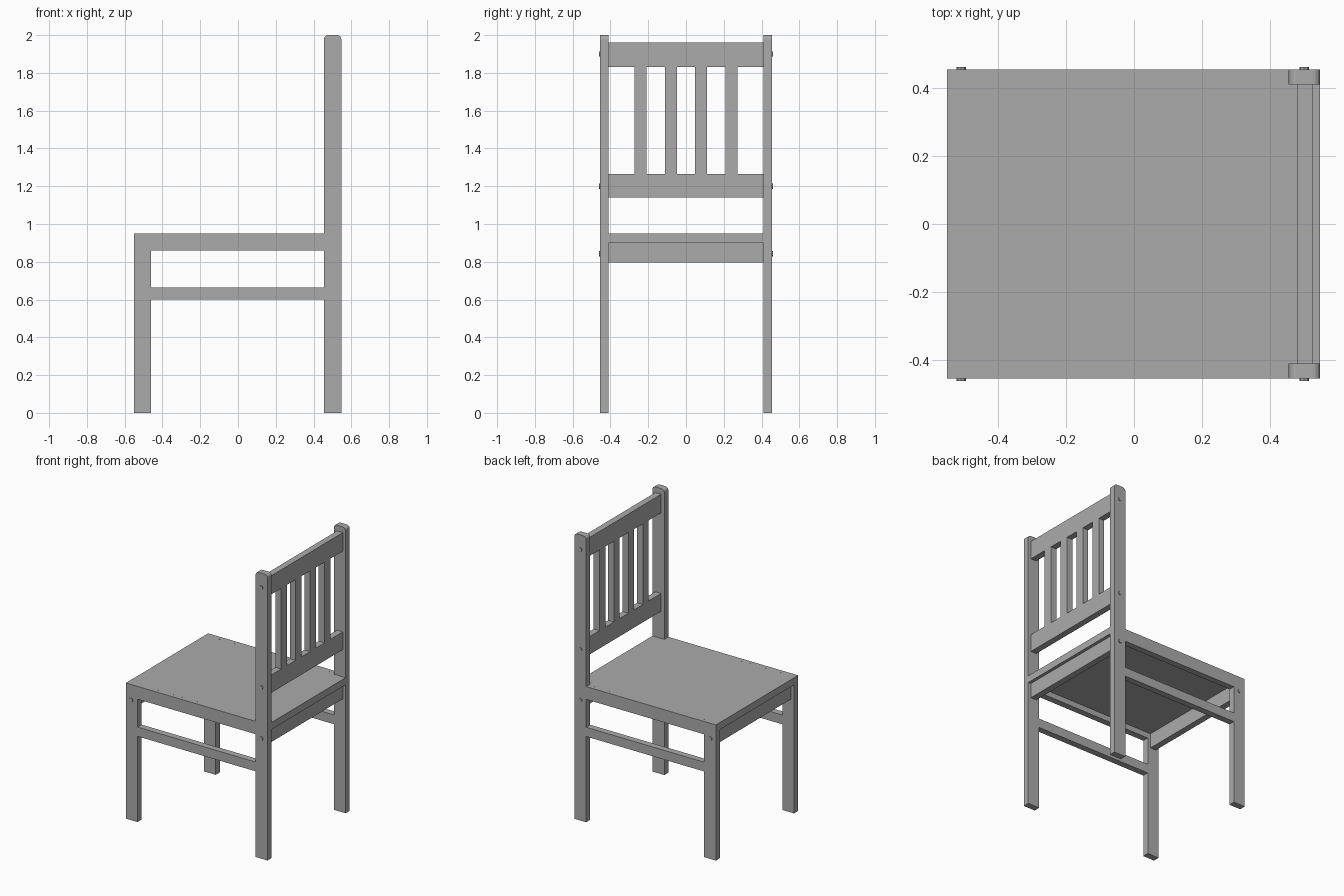
import bpy, bmesh, math
from mathutils import Matrix

cube = bpy.data.objects.get("Cube")
if cube:
    bpy.data.objects.remove(cube, do_unlink=True)

GREY = (0.41, 0.41, 0.41, 1.0)
wood = bpy.data.materials.new("grey wood")
wood.use_nodes = True
wood.diffuse_color = GREY
wood.node_tree.nodes["Principled BSDF"].inputs["Base Color"].default_value = GREY


def finish(name, bm):
    mesh = bpy.data.meshes.new(name)
    bmesh.ops.recalc_face_normals(bm, faces=bm.faces)
    bm.to_mesh(mesh)
    bm.free()
    mesh.materials.append(wood)
    obj = bpy.data.objects.new(name, mesh)
    bpy.context.collection.objects.link(obj)
    return obj


def box(name, xs, ys, zs, round_top=0.0):
    """Box between two limits on each axis; optionally rounds the top edges along y."""
    bm = bmesh.new()
    bmesh.ops.create_cube(bm, size=1)
    for v in bm.verts:
        v.co = [lim[int(c > 0)] for lim, c in zip((xs, ys, zs), v.co)]
    if round_top:
        edges = [e for e in bm.edges
                 if all(v.co.z == max(zs) for v in e.verts)
                 and e.verts[0].co.x == e.verts[1].co.x]
        bmesh.ops.bevel(bm, geom=edges, offset=round_top, segments=4,
                        profile=0.5, affect='EDGES')
    return finish(name, bm)


def discs(name, centres, radius, depth, sides, turn=0.0):
    """Group of small screw heads."""
    bm = bmesh.new()
    for c in centres:
        bmesh.ops.create_cone(bm, cap_ends=True, segments=sides, radius1=radius,
                              radius2=radius, depth=depth,
                              matrix=Matrix.Translation(c) @ Matrix.Rotation(turn, 4, 'X'))
    return finish(name, bm)


OUT, INN = 0.455, 0.41           # outer and inner faces of the side frames
FRONT = (-0.55, -0.46)           # front leg depth
REAR = (0.455, 0.547)            # rear post depth
SPAN = (FRONT[1], REAR[0])
PANEL = (0.48, 0.525)            # backrest and rear apron depth
SEAT_TOP, SEAT_LOW = 0.95, 0.9

# Side frames
for side, s in (("left", 1), ("right", -1)):
    ys = sorted((s * INN, s * OUT))
    box(side + "_front_leg", FRONT, ys, (0, SEAT_TOP))
    box(side + "_rear_post", REAR, ys, (0, 2), round_top=0.022)
    box(side + "_seat_rail", SPAN, ys, (0.86, SEAT_TOP))
    box(side + "_stretcher", SPAN, ys, (0.6, 0.665))
    discs(side + "_frame_screws",
          [(x, s * OUT, z) for x, z in ((-0.508, 0.843), (0.5, 0.843), (0.5, 1.2), (0.5, 1.9))],
          0.014, 0.012, 8, math.pi / 2)
    # Fine screws in pairs along the seat edge
    discs(side + "_seat_screws",
          [(-0.44 + 0.305 * n + d, s * 0.425, SEAT_TOP)
           for n in range(3) for d in (0, 0.12, 0.24)],
          0.003, 0.002, 8)

# Seat and the aprons below it
box("seat", (FRONT[0], REAR[1]), (-INN, INN), (SEAT_LOW, SEAT_TOP))
box("front_apron", (-0.528, -0.483), (-INN, INN), (0.795, SEAT_LOW))
box("rear_apron", PANEL, (-INN, INN), (0.795, SEAT_LOW))

# Backrest
box("lower_back_rail", PANEL, (-INN, INN), (1.14, 1.265))
box("upper_back_rail", PANEL, (-INN, INN), (1.83, 1.96))
for i in range(4):
    y = 0.16 * (i - 1.5)
    box("back_slat_%d" % (i + 1), PANEL, (y - 0.032, y + 0.032), (1.265, 1.83))
